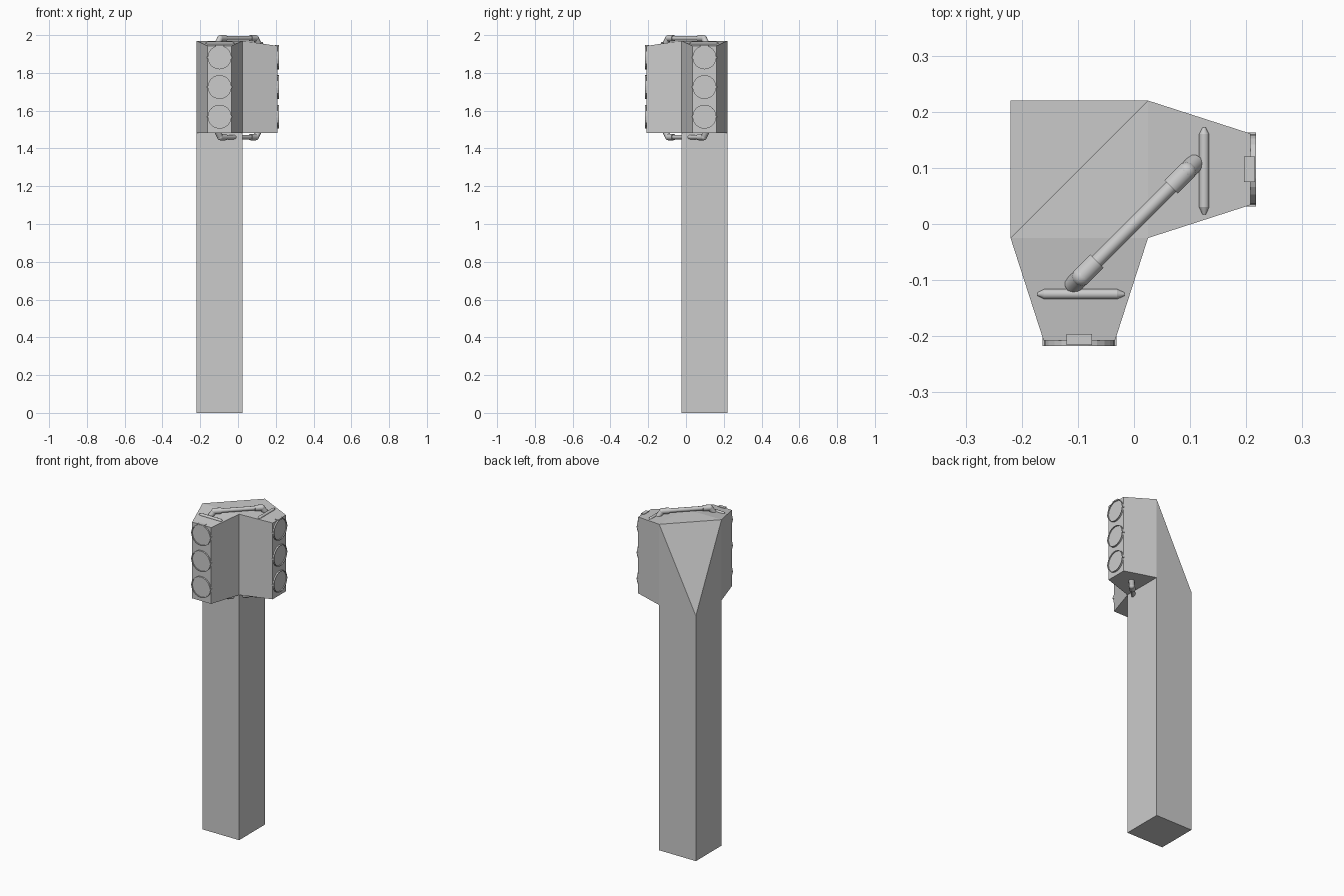
import bpy, bmesh, math
from mathutils import Matrix, Vector

if "Cube" in bpy.data.objects:
    bpy.data.objects.remove(bpy.data.objects["Cube"])

# Reflection across the diagonal plane that maps the front head to the right head
DIAG = Matrix(((0, -1, 0, 0), (-1, 0, 0, 0), (0, 0, 1, 0), (0, 0, 0, 1)))
LO, HI, BASE, TOP = -0.22, 0.025, 1.482, 1.97
CX = -0.0975


def add(name, bm):
    bmesh.ops.recalc_face_normals(bm, faces=bm.faces[:])
    me = bpy.data.meshes.new(name)
    bm.to_mesh(me)
    bm.free()
    ob = bpy.data.objects.new(name, me)
    bpy.context.collection.objects.link(ob)
    return ob


def mirrored(ob, name):
    me = ob.data.copy()
    me.transform(DIAG)
    me.flip_normals()
    dup = bpy.data.objects.new(name, me)
    bpy.context.collection.objects.link(dup)


def box(bm, centre, size):
    m = Matrix.Translation(centre) @ Matrix.Diagonal((*size, 1))
    bmesh.ops.create_cube(bm, size=1, matrix=m)


def smooth(ob, angle=35):
    bpy.ops.object.select_all(action='DESELECT')
    ob.select_set(True)
    bpy.context.view_layer.objects.active = ob
    bpy.ops.object.shade_smooth_by_angle(angle=math.radians(angle))


def rod(bm, p, q, r0, r1, sides=12):
    d = q - p
    m = Matrix.Translation((p + q) / 2) @ d.to_track_quat('Z', 'Y').to_matrix().to_4x4()
    bmesh.ops.create_cone(bm, cap_ends=True, segments=sides, radius1=r0,
                          radius2=r1, depth=d.length, matrix=m)


# Square post whose back corner is sliced off at the top
bm = bmesh.new()
plan = [(LO, HI * -1), (HI, -HI), (HI, -LO), (LO, -LO)]
b = [bm.verts.new((x, y, 0)) for x, y in plan]
t = [bm.verts.new((x, y, BASE if i == 3 else TOP)) for i, (x, y) in enumerate(plan)]
bm.faces.new(b)
bm.faces.new(t[:3])
bm.faces.new((t[0], t[2], t[3]))
for i in range(4):
    j = (i + 1) % 4
    bm.faces.new((b[i], b[j], t[j], t[i]))
add("post", bm)

# Tapered signal head, open where it joins the post
bm = bmesh.new()
back = [bm.verts.new((x, -HI, z)) for x, z in ((LO, BASE), (HI, BASE), (HI, TOP), (LO, TOP))]
face = [bm.verts.new((x, -0.208, z)) for x, z in
        ((-0.161, BASE), (-0.034, BASE), (-0.034, 1.943), (-0.161, 1.943))]
bm.faces.new(face)
for i in range(4):
    j = (i + 1) % 4
    bm.faces.new((back[i], back[j], face[j], face[i]))
head = add("front_head", bm)
mirrored(head, "right_head")

# Round lamps with a raised rim and small retaining clips
bm = bmesh.new()
for z in (1.882, 1.725, 1.568):
    m = Matrix.Translation((CX, -0.211, z)) @ Matrix.Rotation(math.pi / 2, 4, 'X')
    vs = bmesh.ops.create_cone(bm, cap_ends=True, segments=24, radius1=0.063,
                               radius2=0.063, depth=0.012, matrix=m)['verts']
    front = min({f for v in vs for f in v.link_faces if len(f.verts) > 4},
                key=lambda f: f.calc_center_median().y)
    bmesh.ops.inset_region(bm, faces=[front], thickness=0.004, depth=0)
    pushed = bmesh.ops.extrude_discrete_faces(bm, faces=[front])['faces'][0]
    for v in pushed.verts:
        v.co.y += 0.006
    for s in (-1, 1):
        box(bm, (CX + s * 0.063, -0.204, z), (0.006, 0.026, 0.01))
box(bm, (CX, -0.206, 1.945), (0.045, 0.02, 0.006))
lamps = add("front_lamps", bm)
mirrored(lamps, "right_lamps")

# Low rounded mounting bar half sunk into the sloping head top
bm = bmesh.new()
xs = [(-0.172, 0.003), (-0.16, 0.009), (-0.03, 0.009), (-0.017, 0.003)]
for (x0, r0), (x1, r1) in zip(xs, xs[1:]):
    rod(bm, Vector((x0, -0.125, 1.956)), Vector((x1, -0.125, 1.956)), r0, r1)
bar = add("front_mount_bar", bm)
mirrored(bar, "right_mount_bar")
smooth(bar)
smooth(bpy.data.objects["right_mount_bar"])

# Diagonal brace tubes with bent end sleeves, above and below the heads
for name, z, s in (("top_brace", 1.983, 1), ("bottom_brace", 1.46, -1)):
    bm = bmesh.new()
    rod(bm, Vector((-0.075, -0.075, z)), Vector((0.075, 0.075, z)), 0.012, 0.012)
    for e in (-1, 1):
        foot = Vector((e * 0.109, e * 0.109, z - s * 0.03))
        bend = Vector((e * 0.094, e * 0.094, z))
        inner = Vector((e * 0.066, e * 0.066, z))
        rod(bm, foot, bend, 0.016, 0.016)
        rod(bm, bend, inner, 0.017, 0.017)
        bmesh.ops.create_uvsphere(bm, u_segments=12, v_segments=8, radius=0.017,
                                  matrix=Matrix.Translation(bend))
    smooth(add(name, bm))
